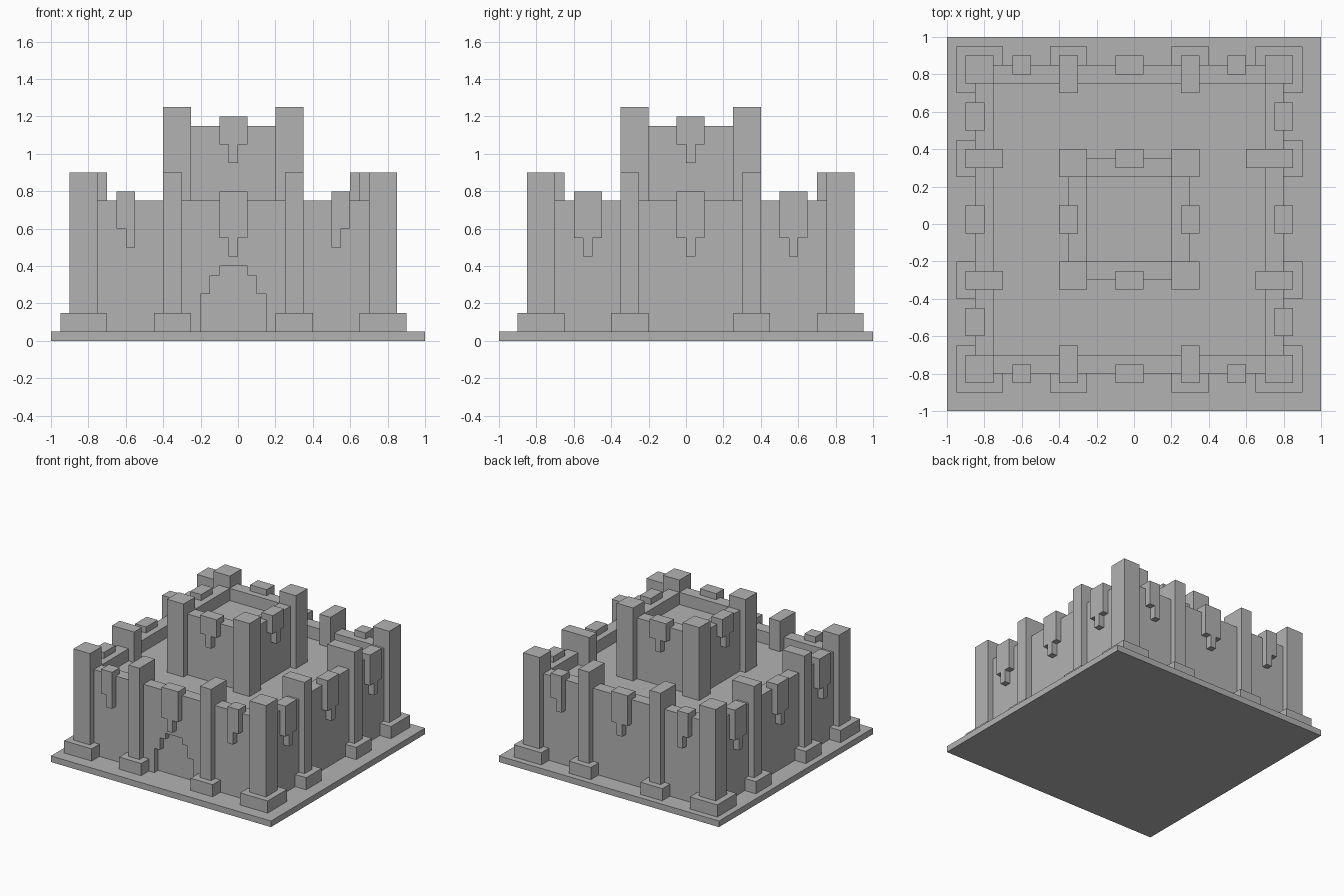
import bpy
import bmesh
from mathutils import Vector

if "Cube" in bpy.data.objects:
    bpy.data.objects.remove(bpy.data.objects["Cube"])

# One plain stone colour
stone = bpy.data.materials.new("grey_stone")
stone.use_nodes = True
GREY = (0.45, 0.45, 0.45, 1.0)
stone.diffuse_color = GREY
stone.node_tree.nodes["Principled BSDF"].inputs["Base Color"].default_value = GREY

# The castle sits slightly off the middle of its plinth
CENTRE = Vector((-0.025, 0.025, 0))


def prism(name, profile, z0, z1, offset=CENTRE):
    """Extrude a flat outline from z0 up to z1."""
    bm = bmesh.new()
    face = bm.faces.new([bm.verts.new((x, y, z0)) for x, y in profile])
    top = bmesh.ops.extrude_face_region(bm, geom=[face])["geom"]
    moved = [v for v in top if isinstance(v, bmesh.types.BMVert)]
    bmesh.ops.translate(bm, verts=moved, vec=(0, 0, z1 - z0))
    bmesh.ops.translate(bm, verts=bm.verts, vec=offset)
    bmesh.ops.recalc_face_normals(bm, faces=bm.faces)
    mesh = bpy.data.meshes.new(name)
    bm.to_mesh(mesh)
    bm.free()
    mesh.materials.append(stone)
    obj = bpy.data.objects.new(name, mesh)
    bpy.context.collection.objects.link(obj)
    return obj


def box(name, a, b, z0, z1, offset=CENTRE):
    (x0, y0), (x1, y1) = a, b
    return prism(name, [(x0, y0), (x1, y0), (x1, y1), (x0, y1)], z0, z1, offset)


def square(name, half, z0, z1, offset=CENTRE):
    return box(name, (-half, -half), (half, half), z0, z1, offset)


def cut(target, cutter):
    """Subtract the cutter from the target, then discard it."""
    cutter.hide_render = True
    mod = target.modifiers.new("cut", 'BOOLEAN')
    mod.operation = 'DIFFERENCE'
    mod.solver = 'EXACT'
    mod.object = cutter
    bpy.context.view_layer.objects.active = target
    bpy.ops.object.modifier_apply(modifier=mod.name)
    bpy.data.objects.remove(cutter)


# Each side maps (along the wall, outward from centre) to x, y
SIDES = {
    "front": lambda u, v: (u, -v),
    "back": lambda u, v: (u, v),
    "left": lambda u, v: (v, u),
    "right": lambda u, v: (-v, u),
}


def wall_box(name, side, u, v, z):
    place = SIDES[side]
    return box(f"{side}_{name}", place(u[0], v[0]), place(u[1], v[1]), *z)


def merlon(name, side, u, drip, v0, top, bottom):
    """Overhanging battlement block with a narrow corbel hanging below."""
    wall_box(name, side, u, (v0, v0 + 0.1), (bottom, top))
    wall_box(name + "_corbel", side, drip, (v0 + 0.05, v0 + 0.1), (bottom - 0.1, bottom))


def corner_posts(name, inner, outer, z0, z1):
    for sx, side in ((-1, "right"), (1, "left")):
        for sy, end in ((-1, "front"), (1, "back")):
            box(f"{end}_{side}_{name}", (sx * inner, sy * inner),
                (sx * outer, sy * outer), z0, z1)


# Plinth
square("plinth", 1, 0, 0.05, Vector())

# Outer ward and keep, each with a sunken roof behind a parapet
ward = square("outer_ward", 0.825, 0.05, 0.75)
cut(ward, square("courtyard_cutter", 0.725, 0.65, 0.9))
keep = square("keep", 0.325, 0.65, 1.15)
cut(keep, square("keep_roof_cutter", 0.225, 1.05, 1.3))

# Stepped gateway recess
for half, z0, z1 in ((0.175, 0.05, 0.25), (0.125, 0.25, 0.35), (0.075, 0.35, 0.4)):
    cut(ward, box("gate_cutter", (-half, -0.9), (half, -0.775), z0 - 0.01, z1))

# Corner towers
corner_posts("tower", 0.725, 0.875, 0.15, 0.9)
corner_posts("tower_foot", 0.675, 0.925, 0.05, 0.15)
corner_posts("keep_tower", 0.225, 0.375, 0.65, 1.25)

for side in SIDES:
    # Central merlons on the wall and the keep
    mid, mid_drip = (-0.075, 0.075), (-0.025, 0.025)
    merlon("middle_merlon", side, mid, mid_drip, 0.775, 0.8, 0.55)
    merlon("keep_merlon", side, mid, mid_drip, 0.275, 1.2, 1.05)

    for s, tag in ((-1, "first"), (1, "second")):
        # Buttress piers with feet; one pier reaches further inward
        inner = 0.625 if side == "left" and s == 1 else 0.675
        wall_box(tag + "_pier", side, (s * 0.275, s * 0.375), (inner, 0.875), (0.15, 0.9))
        wall_box(tag + "_pier_foot", side, (s * 0.225, s * 0.425), (0.8, 0.925), (0.05, 0.15))

        # Outer merlons: narrow on front and back, wide on the flanks
        if side in ("front", "back"):
            merlon(tag + "_merlon", side, (s * 0.525, s * 0.625),
                   (s * 0.525, s * 0.575), 0.775, 0.8, 0.6)
        else:
            merlon(tag + "_merlon", side, (s * 0.475, s * 0.625),
                   (s * 0.525, s * 0.575), 0.775, 0.8, 0.55)
